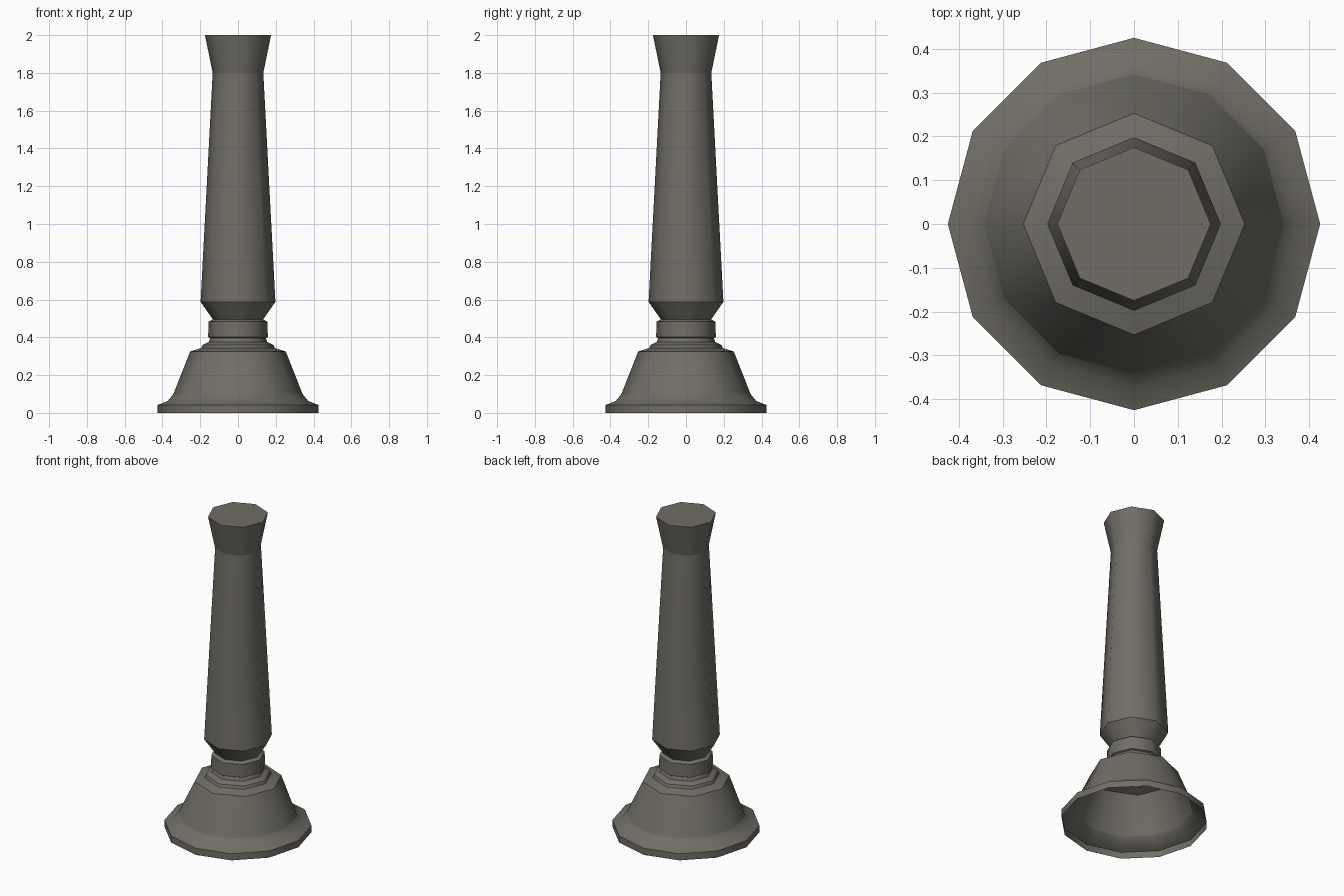
import bpy, bmesh, math

if "Cube" in bpy.data.objects:
    bpy.data.objects.remove(bpy.data.objects["Cube"])

stone = bpy.data.materials.new("weathered grey stone")
stone.diffuse_color = (0.165, 0.155, 0.132, 1)
stone.use_nodes = True
stone.node_tree.nodes["Principled BSDF"].inputs["Base Color"].default_value = stone.diffuse_color


def ring(bm, sides, r, z):
    return [bm.verts.new((r * math.cos(math.tau * i / sides),
                          r * math.sin(math.tau * i / sides), z)) for i in range(sides)]


def connect(bm, a, b):
    """Join two rings, also when their side counts differ."""
    na, nb = len(a), len(b)
    if na == nb:
        for i in range(na):
            j = (i + 1) % na
            bm.faces.new((a[i], a[j], b[j], b[i]))
        return
    i = j = 0
    while i < na or j < nb:
        if j >= nb or (i < na and (i + 1) * nb <= (j + 1) * na):
            bm.faces.new((a[i % na], a[(i + 1) % na], b[j % nb]))
            i += 1
        else:
            bm.faces.new((a[i % na], b[(j + 1) % nb], b[j % nb]))
            j += 1


def lathe(name, profile, cap=False):
    """Profile rows: sides, radius, height, sharp ring."""
    bm = bmesh.new()
    rings = [ring(bm, s, r, z) for s, r, z, _ in profile]
    for a, b in zip(rings, rings[1:]):
        connect(bm, a, b)
    for f in bm.faces:
        f.smooth = True
    if cap:
        bm.faces.new(rings[-1])
    for vs, row in zip(rings, profile):
        if row[3]:
            for i, v in enumerate(vs):
                e = bm.edges.get((v, vs[(i + 1) % len(vs)]))
                e.smooth = False
    me = bpy.data.meshes.new(name)
    bm.to_mesh(me)
    bm.free()
    me.materials.append(stone)
    ob = bpy.data.objects.new(name, me)
    bpy.context.collection.objects.link(ob)
    return ob


# Flared hollow foot, twelve sides narrowing to eight
lathe("foot", [(12, 0.425, 0, True), (12, 0.425, 0.042, True),
               (12, 0.372, 0.063, False), (12, 0.342, 0.10, True),
               (8, 0.253, 0.325, True)])

# Stepped neck and collar
lathe("collar", [(8, 0.253, 0.325, True), (8, 0.195, 0.343, True),
                 (8, 0.188, 0.36, True), (8, 0.155, 0.376, True),
                 (8, 0.148, 0.397, True), (8, 0.158, 0.402, True),
                 (8, 0.156, 0.483, True), (8, 0.133, 0.495, True)])

# Tapered shaft with flared, closed top
lathe("shaft", [(8, 0.133, 0.495, True), (8, 0.198, 0.588, True),
                (8, 0.134, 1.80, True), (8, 0.175, 2.0, True)], cap=True)
